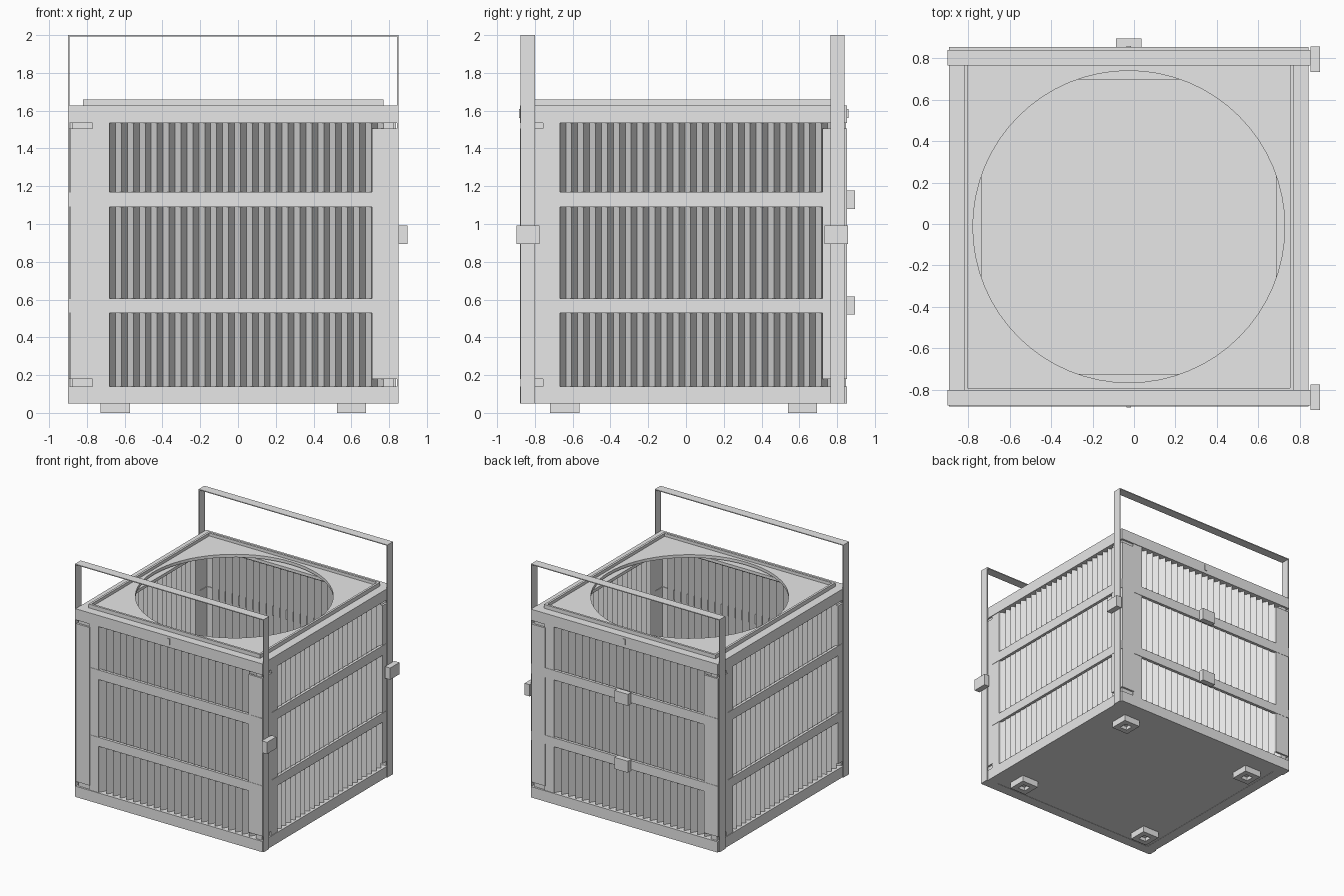
import bpy, bmesh, math
from mathutils import Matrix, Vector

cube = bpy.data.objects.get("Cube")
if cube:
    bpy.data.objects.remove(cube, do_unlink=True)

CENTRE = Vector((-0.025, -0.013, 0))

grey = bpy.data.materials.new("light_grey")
grey.use_nodes = True
grey.diffuse_color = (0.8, 0.8, 0.8, 1)
grey.node_tree.nodes["Principled BSDF"].inputs["Base Color"].default_value = (0.8, 0.8, 0.8, 1)


def finish(name, bm):
    mesh = bpy.data.meshes.new(name)
    bm.to_mesh(mesh)
    bm.free()
    mesh.materials.append(grey)
    obj = bpy.data.objects.new(name, mesh)
    obj.location = CENTRE
    bpy.context.collection.objects.link(obj)
    return obj


def add_box(bm, x, y, z):
    size = Matrix.Diagonal((x[1] - x[0], y[1] - y[0], z[1] - z[0], 1))
    mid = Matrix.Translation((sum(x) / 2, sum(y) / 2, sum(z) / 2))
    return bmesh.ops.create_cube(bm, size=1, matrix=mid @ size)["verts"]


def boxes(name, specs):
    bm = bmesh.new()
    for spec in specs:
        add_box(bm, *spec)
    return finish(name, bm)


def four_sides(bm):
    """Repeat front-side geometry around the vertical axis."""
    source = bm.verts[:] + bm.edges[:] + bm.faces[:]
    for k in range(1, 4):
        copy = bmesh.ops.duplicate(bm, geom=source)["geom"]
        verts = [g for g in copy if isinstance(g, bmesh.types.BMVert)]
        bmesh.ops.rotate(bm, verts=verts, matrix=Matrix.Rotation(k * math.pi / 2, 3, 'Z'))


def side_boxes(name, along, depth, heights):
    """Boxes on each side: span along the side, distance from centre, heights."""
    bm = bmesh.new()
    for z in heights:
        add_box(bm, along, (-depth[1], -depth[0]), z)
    four_sides(bm)
    return finish(name, bm)


def ring(name, outer, inner, z):
    return side_boxes(name, (-outer, inner), (inner, outer), [z])


# Pleated sheet walls
bm = bmesh.new()
START, STEP, PLEATS = -0.655, 0.063, 23
path = [(-0.85, -0.85)]
for i in range(2 * PLEATS + 1):
    path.append((START + i * STEP / 2, -0.795 if i % 2 else -0.85))
path.append((0.85, -0.85))
columns = [[bm.verts.new((x, y, z)) for z in (0.08, 1.56)] for x, y in path]
for a, b in zip(columns, columns[1:]):
    bm.faces.new((a[0], b[0], b[1], a[1]))
four_sides(bm)
finish("pleated_walls", bm)

# Wall framing: columns, corner plates, horizontal bands
side_boxes("wall_columns", (-0.745, -0.655), (0.84, 0.861), [(0.1, 1.55)])
side_boxes("corner_plates_left", (-0.862, -0.735), (0.845, 0.866), [(0.18, 1.505)])
side_boxes("corner_plates_right", (0.735, 0.862), (0.845, 0.862), [(0.18, 1.505)])
side_boxes("horizontal_bands", (-0.866, 0.866), (0.84, 0.864), [(0.53, 0.605), (1.09, 1.17)])

# Rails, floor and top frame
ring("bottom_rail", 0.866, 0.78, (0.05, 0.14))
ring("top_rail", 0.866, 0.775, (1.535, 1.628))
ring("top_ledge", 0.78, 0.71, (1.575, 1.6))
ring("top_lip", 0.795, 0.777, (1.61, 1.66))
boxes("floor", [((-0.86, 0.86), (-0.86, 0.86), (0.052, 0.075))])

# Lid plate with a round opening
bm = bmesh.new()
SEGMENTS = 64
loops = []
for i in range(SEGMENTS):
    a = 2 * math.pi * i / SEGMENTS
    c, s = math.cos(a), math.sin(a)
    r = 0.777 / max(abs(c), abs(s))
    loops.append([bm.verts.new((c * q, s * q, z))
                  for q, z in ((r, 1.61), (r, 1.635), (0.752, 1.635), (0.752, 1.61))])
for i in range(SEGMENTS):
    a, b = loops[i], loops[(i + 1) % SEGMENTS]
    for j in range(4):
        k = (j + 1) % 4
        bm.faces.new((a[j], b[j], b[k], a[k]))
bmesh.ops.recalc_face_normals(bm, faces=bm.faces[:])
finish("lid_plate", bm)

# Flat strap handles looping round the whole box
for name, y in (("front_handle", (-0.862, -0.787)), ("back_handle", (0.778, 0.853))):
    T = 0.007
    boxes(name, [((-0.875, -0.875 + T), y, (0.05, 2)),
                 ((0.875 - T, 0.875), y, (0.05, 2)),
                 ((-0.875 + T, 0.875 - T), y, (2 - T, 2)),
                 ((-0.875 + T, 0.875 - T), y, (0.05, 0.05 + T))])

# Clamp blocks
boxes("back_blocks", [((-0.062, 0.062), (0.86, 0.908), z) for z in ((0.52, 0.617), (1.08, 1.178))])
boxes("right_blocks", [((0.875, 0.923), y, (0.895, 0.993)) for y in ((-0.885, -0.762), (0.747, 0.87))])

# Small lock tabs on the front and back rails
boxes("lock_tabs", [((-0.011, 0.011), y, (1.562, 1.61)) for y in ((-0.872, -0.86), (0.86, 0.872))])

# Feet with a small recess underneath
bm = bmesh.new()
for sx in (-1, 1):
    for sy in (-1, 1):
        x, y = sx * 0.625, sy * 0.629
        add_box(bm, (x - 0.077, x + 0.077), (y - 0.077, y + 0.077), (0, 0.053))
bm.normal_update()
soles = [f for f in bm.faces if f.normal.z < -0.9]
bmesh.ops.inset_individual(bm, faces=soles, thickness=0.062)
for f in soles:
    bmesh.ops.translate(bm, verts=bmesh.ops.extrude_discrete_faces(bm, faces=[f])["faces"][0].verts[:],
                        vec=(0, 0, 0.03))
finish("feet", bm)
